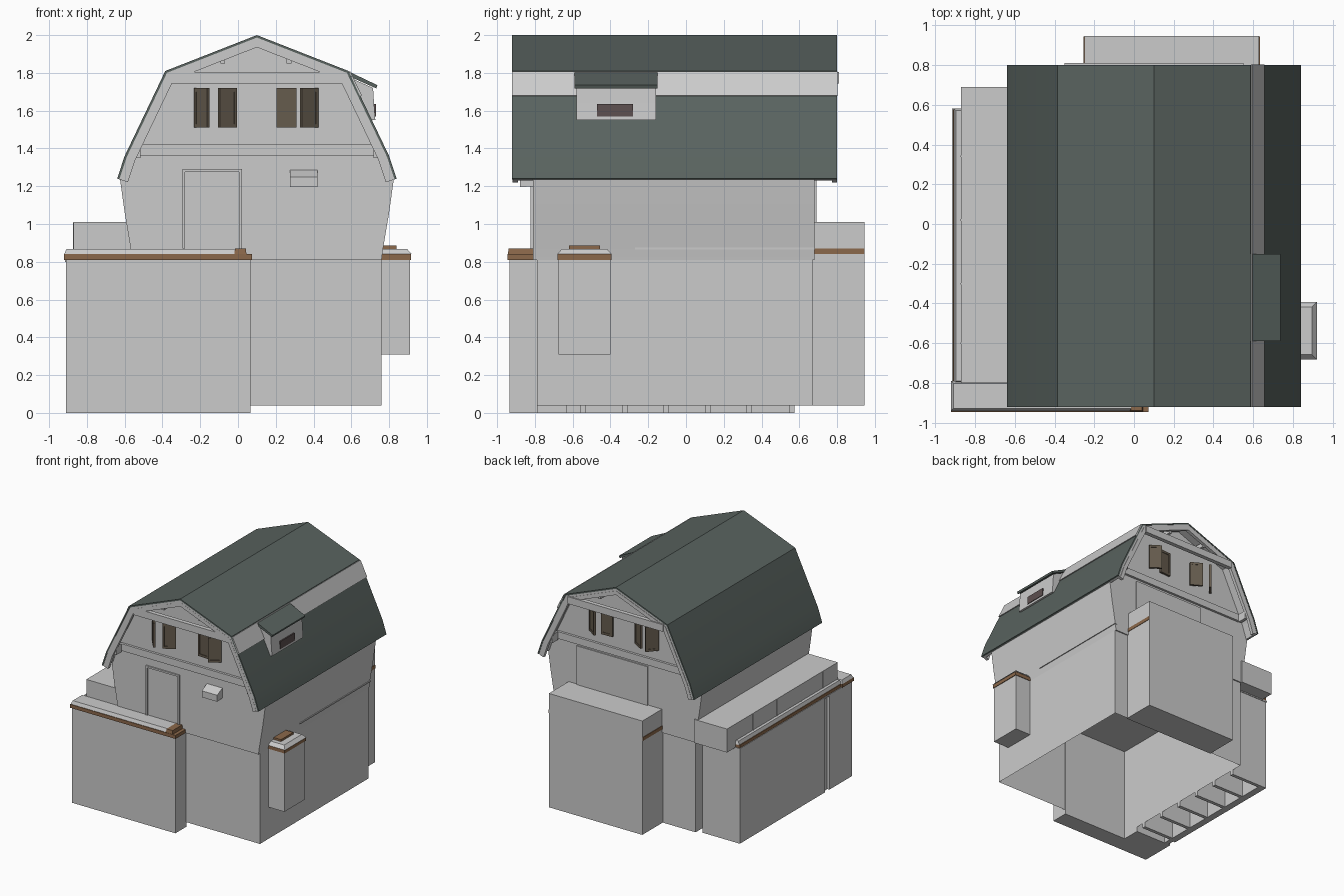
import bpy, bmesh, math
from mathutils import Vector, Matrix

if "Cube" in bpy.data.objects:
    bpy.data.objects.remove(bpy.data.objects["Cube"])


def material(name, color):
    m = bpy.data.materials.new(name)
    m.diffuse_color = (*color, 1)
    m.use_nodes = True
    m.node_tree.nodes["Principled BSDF"].inputs["Base Color"].default_value = m.diffuse_color
    return m


SLATE = material("slate", (0.10, 0.125, 0.115))
BRICK = material("brick_brown", (0.26, 0.14, 0.07))
WOOD = material("shutter_wood", (0.13, 0.105, 0.075))
GLASS = material("dark_opening", (0.11, 0.08, 0.08))


def finish(name, bm, mat=None, smooth=False):
    bmesh.ops.recalc_face_normals(bm, faces=bm.faces)
    me = bpy.data.meshes.new(name)
    bm.to_mesh(me)
    bm.free()
    ob = bpy.data.objects.new(name, me)
    bpy.context.collection.objects.link(ob)
    if mat:
        me.materials.append(mat)
    if smooth:
        bpy.ops.object.select_all(action='DESELECT')
        ob.select_set(True)
        bpy.context.view_layer.objects.active = ob
        bpy.ops.object.shade_smooth_by_angle(angle=math.radians(30))
    return ob


def box(name, x0, x1, y0, y1, z0, z1, mat=None, taper=0.0, open_bottom=False):
    """Box between limits; taper pulls the top edges inward."""
    bm = bmesh.new()
    bmesh.ops.create_cube(bm, size=1)
    for v in bm.verts:
        t = taper if v.co.z > 0 else 0
        v.co = (x1 - t if v.co.x > 0 else x0 + t,
                y1 - t if v.co.y > 0 else y0 + t,
                z1 if v.co.z > 0 else z0)
    if open_bottom:
        low = [f for f in bm.faces if all(abs(v.co.z - z0) < 1e-5 for v in f.verts)]
        bmesh.ops.delete(bm, geom=low, context='FACES_ONLY')
    return finish(name, bm, mat)


def prism(name, pts, y0, y1, mat=None, smooth=False):
    """Extrude an x-z outline along y."""
    bm = bmesh.new()
    f = bm.faces.new([bm.verts.new((x, y0, z)) for x, z in pts])
    r = bmesh.ops.extrude_face_region(bm, geom=[f])
    for v in r["geom"]:
        if isinstance(v, bmesh.types.BMVert):
            v.co.y = y1
    return finish(name, bm, mat, smooth)


def inset(pts, d):
    """Offset an open left-to-right profile downward by d with mitred corners."""
    ps = [Vector(p) for p in pts]
    out = []
    for i, p in enumerate(ps):
        ns = []
        for a, b in zip(ps[max(i - 1, 0):i + 1], ps[max(i, 1):i + 2]):
            t = (b - a).normalized()
            ns.append(Vector((t.y, -t.x)))
        if i == 0:
            ns = ns[:1]
        n = sum(ns, Vector((0, 0))).normalized()
        out.append(tuple(p + n * (d / n.dot(ns[0]))))
    return out


def layer(d0, d1):
    return inset(ROOF, d0) + inset(ROOF, d1)[::-1]


# Gambrel roof: mirrored profile about the ridge at x = 0.10
CX = 0.10
HALF = [(0.74, 1.24), (0.70, 1.36), (0.485, 1.81)]
ROOF = [(CX - x, z) for x, z in HALF] + [(CX, 2.0)] + [(CX + x, z) for x, z in HALF[::-1]]
prism("roof_slates", layer(0, 0.012), -0.92, 0.80, SLATE, True)
prism("roof_boards", layer(0.012, 0.03), -0.917, 0.797)
prism("bare_roof_band", [(0.588, 1.806), (0.594, 1.808), (0.656, 1.68), (0.645, 1.678)], -0.922, 0.802)

# Barn body with walls flaring out to the eaves
FLARE = [(0.66, 0.81), (0.668, 0.87), (0.70, 1.06), (0.725, 1.24)]
body = inset(ROOF, 0.028)[1:-1]
prism("barn_body",
      [(CX - x, z) for x, z in FLARE] + body + [(CX + x, z) for x, z in FLARE[::-1]],
      -0.81, 0.68, None, True)

# Gable trim, tie beams and struts on both ends
for end, y0, y1, wy0, wy1 in (("front", -0.92, -0.89, -0.83, -0.81),
                              ("back", 0.77, 0.80, 0.68, 0.70)):
    prism(end + "_rake_trim", layer(0.028, 0.06), y0 + 0.002, y1)
    box(end + "_tie_beam", -0.35, 0.55, y0 + 0.004, y1 + 0.01, 1.745, 1.805)
    box(end + "_belt_beam", -0.53, 0.73, wy0, wy1, 1.36, 1.42)
    for x in (-0.08, 0.27):
        box(end + "_strut", x - 0.012, x + 0.012, -0.90 if end == "front" else 0.67,
            -0.80 if end == "front" else 0.78, 1.85, 1.89)
    for x in (-0.53, 0.73):
        box(end + "_bracket", x - 0.013, x + 0.013, min(y0, wy0) + 0.02, max(y1, wy1) - 0.02, 1.35, 1.42)


def shutter(name, hx, y, side, out, angle):
    """Framed leaf hinged at hx, running toward side and swung outward."""
    rot = Matrix.Rotation(side * out * math.radians(angle), 4, 'Z')
    for part, w0, w1, z0, z1, t in (("panel", 0, 0.105, 1.51, 1.72, 0.005),
                                    ("stile", 0, 0.015, 1.51, 1.72, 0.009),
                                    ("stile", 0.09, 0.105, 1.51, 1.72, 0.009),
                                    ("rail", 0, 0.105, 1.51, 1.53, 0.009),
                                    ("rail", 0, 0.105, 1.70, 1.72, 0.009)):
        xs = sorted((side * w0, side * w1))
        ob = box(name + "_" + part, xs[0], xs[1], -t, t, z0, z1, WOOD)
        ob.data.transform(Matrix.Translation((hx, y, 0)) @ rot)


# Windows with ajar shutters
for end, y, out in (("front", -0.815, -1), ("back", 0.685, 1)):
    for x, a, b in ((-0.225, 50, 30), (0.205, 3, 35)):
        shutter(end + "_shutter", x, y + out * 0.006, 1, out, a)
        shutter(end + "_shutter", x + 0.215, y + out * 0.006, -1, out, b)

# Front door frame and lamp hood, large back door
for x in (-0.295, 0.005):
    box("door_jamb", x, x + 0.015, -0.822, -0.80, 0.87, 1.275)
box("door_head", -0.295, 0.02, -0.822, -0.80, 1.275, 1.29)
hood = box("lamp_hood", 0.275, 0.42, -0.88, -0.80, 1.20, 1.29)
for v in hood.data.vertices:
    if v.co.y < -0.85:
        v.co.z -= 0.005 if v.co.z < 1.25 else 0.04
box("back_door", -0.12, 0.55, 0.67, 0.69, 0.81, 1.34)

# Shed dormer on the right slope
prism("dormer_cheeks", [(0.56, 1.79), (0.715, 1.72), (0.72, 1.64), (0.727, 1.55), (0.66, 1.55)], -0.58, -0.16)
prism("dormer_roof", [(0.57, 1.815), (0.738, 1.735), (0.732, 1.718), (0.57, 1.79)], -0.59, -0.15, SLATE)
box("dormer_slit", 0.70, 0.731, -0.47, -0.28, 1.57, 1.635, GLASS)

# Stone base, hollow underneath
box("stone_base", -0.56, 0.76, -0.79, 0.67, 0.04, 0.812, None, 0, True)
box("right_wall_trim", 0.75, 0.775, -0.27, 0.682, 0.865, 0.875)

# Front retaining wall with coping
box("front_wall", -0.91, 0.065, -0.935, -0.785, 0, 0.81)
box("front_wall_return", -0.91, -0.56, -0.80, -0.63, 0, 0.81)
box("front_brick_course", -0.92, 0.073, -0.945, -0.79, 0.81, 0.84, BRICK)
box("front_coping", -0.92, 0.045, -0.94, -0.79, 0.84, 0.868, None, 0.012)
box("coping_end_brick", -0.02, 0.045, -0.943, -0.80, 0.84, 0.87, BRICK, 0.004)

# Left side wall with inner ribs, coping and raised bed
box("left_wall", -0.91, -0.85, -0.57, 0.575, 0, 0.81)
box("left_wall_recess", -0.89, -0.85, -0.64, -0.56, 0, 0.81)
for y in (-0.56, -0.34, -0.12, 0.10, 0.32, 0.545):
    box("left_wall_rib", -0.85, -0.56, y, y + 0.03, 0, 0.81)
box("left_ledge", -0.915, -0.56, -0.80, 0.58, 0.80, 0.813)
box("left_brick_course", -0.91, -0.60, -0.80, 0.575, 0.813, 0.84, BRICK)
box("left_coping", -0.905, -0.60, -0.80, 0.58, 0.84, 0.868, None, 0.01)
box("raised_bed", -0.87, -0.56, -0.80, 0.69, 0.81, 1.01)
for y in (0.34, 0.02, -0.30, -0.60):
    box("bed_joint", -0.874, -0.86, y - 0.004, y + 0.004, 0.86, 1.008)

# Back annex with brick course on its sides
box("back_annex", -0.25, 0.63, 0.66, 0.945, 0.04, 1.01)
for x in (-0.254, 0.62):
    box("annex_brick_course", x, x + 0.014, 0.66, 0.944, 0.84, 0.87, BRICK)

# Buttress on the right
box("buttress", 0.75, 0.91, -0.675, -0.40, 0.31, 0.81)
box("buttress_brick", 0.75, 0.916, -0.68, -0.395, 0.81, 0.84, BRICK)
box("buttress_cap", 0.74, 0.92, -0.682, -0.393, 0.84, 0.868, None, 0.025)
box("buttress_top_brick", 0.76, 0.84, -0.62, -0.455, 0.86, 0.885, BRICK)
